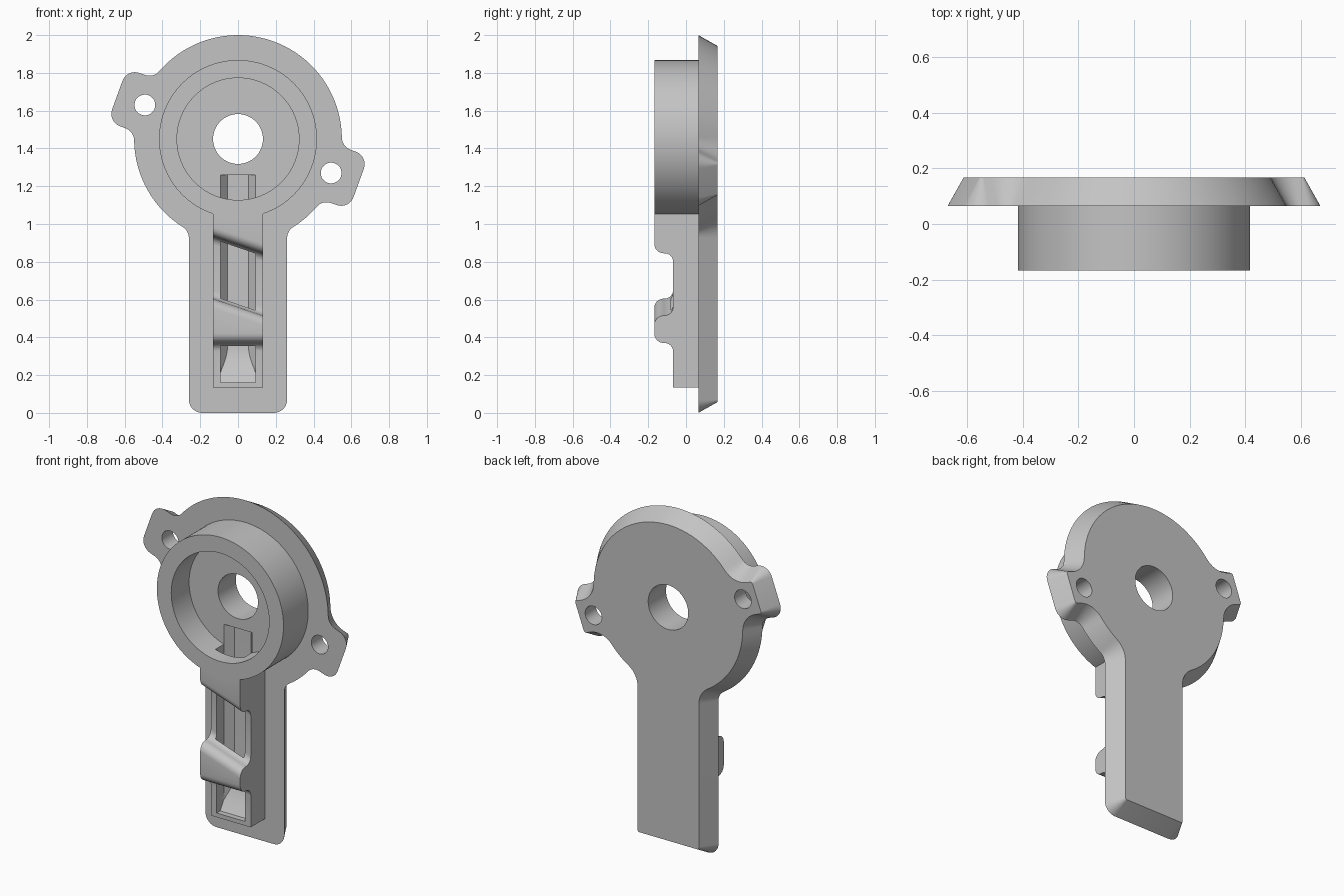
import bpy, bmesh
from math import cos, sin, radians, degrees, atan2, hypot, pi

if "Cube" in bpy.data.objects:
    bpy.data.objects.remove(bpy.data.objects["Cube"])

grey = bpy.data.materials.new("plain grey")
grey.use_nodes = True
grey.diffuse_color = (0.55, 0.55, 0.55, 1)
grey.node_tree.nodes["Principled BSDF"].inputs["Base Color"].default_value = grey.diffuse_color

FRONT, FACE, BACK = -0.168, 0.065, 0.168   # ring rim, plate front, plate back
CZ, R, FIL = 1.45, 0.55, 0.07              # disc centre height, radius, fillet
BAR = 0.132                                # half width of the raised bar


def loft(name, sections):
    """Solid through matching closed sections, capped at both ends."""
    bm = bmesh.new()
    rings = [[bm.verts.new(p) for p in s] for s in sections]
    for a, b in zip(rings, rings[1:]):
        for i in range(len(a)):
            j = (i + 1) % len(a)
            bm.faces.new((a[i], a[j], b[j], b[i]))
    bm.faces.new(rings[0])
    bm.faces.new(rings[-1])
    bmesh.ops.recalc_face_normals(bm, faces=bm.faces)
    mesh = bpy.data.meshes.new(name)
    bm.to_mesh(mesh)
    bm.free()
    mesh.materials.append(grey)
    ob = bpy.data.objects.new(name, mesh)
    bpy.context.collection.objects.link(ob)
    return ob


def arc(cx, cz, r, a0, a1, n=8):
    angles = [radians(a0 + (a1 - a0) * i / n) for i in range(n + 1)]
    return [(cx + r * cos(a), cz + r * sin(a)) for a in angles]


def cylinder(name, x, z, r, y0, y1, n=96):
    circle = arc(x, z, r, 0, 360, n)[:-1]
    return loft(name, [[(px, y, pz) for px, pz in circle] for y in (y0, y1)])


def combine(target, other, operation):
    mod = target.modifiers.new(operation, 'BOOLEAN')
    mod.operation, mod.solver, mod.object = operation, 'EXACT', other
    other.hide_render = True
    bpy.context.view_layer.objects.active = target
    bpy.ops.object.modifier_apply(modifier=mod.name)
    bpy.data.objects.remove(other)


# Plate outline: disc, two ears and a handle; "off" shrinks it evenly
EAR_V = 0.15
FV = EAR_V + FIL
FU = (( R + FIL) ** 2 - FV ** 2) ** 0.5
PHI = degrees(atan2(FV, FU))
NECK_X = 0.26 + FIL
NECK_Z = -((R + FIL) ** 2 - NECK_X ** 2) ** 0.5
BETA = degrees(atan2(NECK_Z, NECK_X))


def ear(th, off):
    t = radians(th)

    def place(u, v):
        return u * cos(t) - v * sin(t), CZ + u * sin(t) + v * cos(t)
    big, small = FIL + off, FIL - off
    tip_u, tip_v = 0.68 - FIL, EAR_V - FIL
    return (arc(*place(FU, -FV), big, th - PHI + 180, th + 90)
            + arc(*place(tip_u, -tip_v), small, th - 90, th)
            + arc(*place(tip_u, tip_v), small, th, th + 90)
            + arc(*place(FU, FV), big, th - 90, th + PHI - 180))


def disc(a0, a1, off, n):
    return arc(0, CZ, R - off, a0, a1, n)[1:-1]


def outline(off):
    big, small = FIL + off, FIL - off
    return (arc(0.26 - FIL, FIL, small, 270, 360)
            + arc(NECK_X, CZ + NECK_Z, big, 180, BETA + 180)
            + disc(BETA, -20 - PHI, off, 8)
            + ear(-20, off)
            + disc(-20 + PHI, 160 - PHI, off, 40)
            + ear(160, off)
            + disc(160 + PHI, 180 - BETA, off, 16)
            + arc(-NECK_X, CZ + NECK_Z, big, -BETA, 0)
            + arc(FIL - 0.26, FIL, small, 180, 270))


body = loft("latch_plate", [[(x, y, z) for x, z in outline(off)]
                            for y, off in ((FACE, 0), (BACK, 0.058))])

# Round collar on the disc
combine(body, cylinder("collar", 0, CZ, 0.418, FRONT, 0.1), 'UNION')

# Raised bar: low base with a hump and an upper block, edges slanting across
BASE = -0.068


def step(z, s):
    """Rounded step from base up to rim; s=1 faces down, s=-1 faces up."""
    low = arc(BASE - 0.045, -0.045, 0.045, 0, 90, 6)
    high = arc(FRONT + 0.05, 0.05, 0.05, 270, 180, 6)
    return [(y, z + s * h) for y, h in low + high]


def bar_section(x):
    rise = 0.09 * (BAR - x) / (2 * BAR)
    pts = ([(0.09, 0.135), (BASE, 0.135)] + step(0.37, 1)
           + step(0.515 + rise, -1)[::-1] + step(0.845 + rise, 1)
           + [(FRONT, 1.1), (0.09, 1.1)])
    return [(x, y, z) for y, z in pts]


combine(body, loft("raised_bar", [bar_section(-BAR), bar_section(BAR)]), 'UNION')

# Recess in the collar, centre bore and ear holes
combine(body, cylinder("recess", 0, CZ, 0.323, -0.3, 0.0), 'DIFFERENCE')
combine(body, cylinder("bore", 0, CZ, 0.132, -0.3, 0.3, 64), 'DIFFERENCE')
for side in (-1, 1):
    hole = cylinder("ear_hole", side * 0.493, CZ - side * 0.18, 0.055, -0.3, 0.3, 32)
    combine(body, hole, 'DIFFERENCE')

# Long slot with chamfered floor, ramping up at its lower end
FLOOR, WIDE, NARROW = 0.045, 0.093, 0.055


def slot_section(z, floor):
    half = WIDE - (WIDE - NARROW) * max(floor, 0) / FLOOR
    mid = min(0, floor - 0.005)
    right = [(WIDE, -0.08), (WIDE, mid), (half, floor)]
    pts = right + [(-x, y) for x, y in reversed(right)]
    return [(x, y, z) for x, y in pts]


ramp = [slot_section(0.16 + 0.2 * i / 8, -0.035 + (FLOOR + 0.035) * sin(pi / 2 * i / 8))
        for i in range(9)]
combine(body, loft("slot", ramp + [slot_section(1.26, FLOOR)]), 'DIFFERENCE')

# Smooth curved walls, keep the edges crisp
bpy.ops.object.select_all(action='DESELECT')
body.select_set(True)
bpy.context.view_layer.objects.active = body
bpy.ops.object.shade_smooth_by_angle(angle=radians(30))
